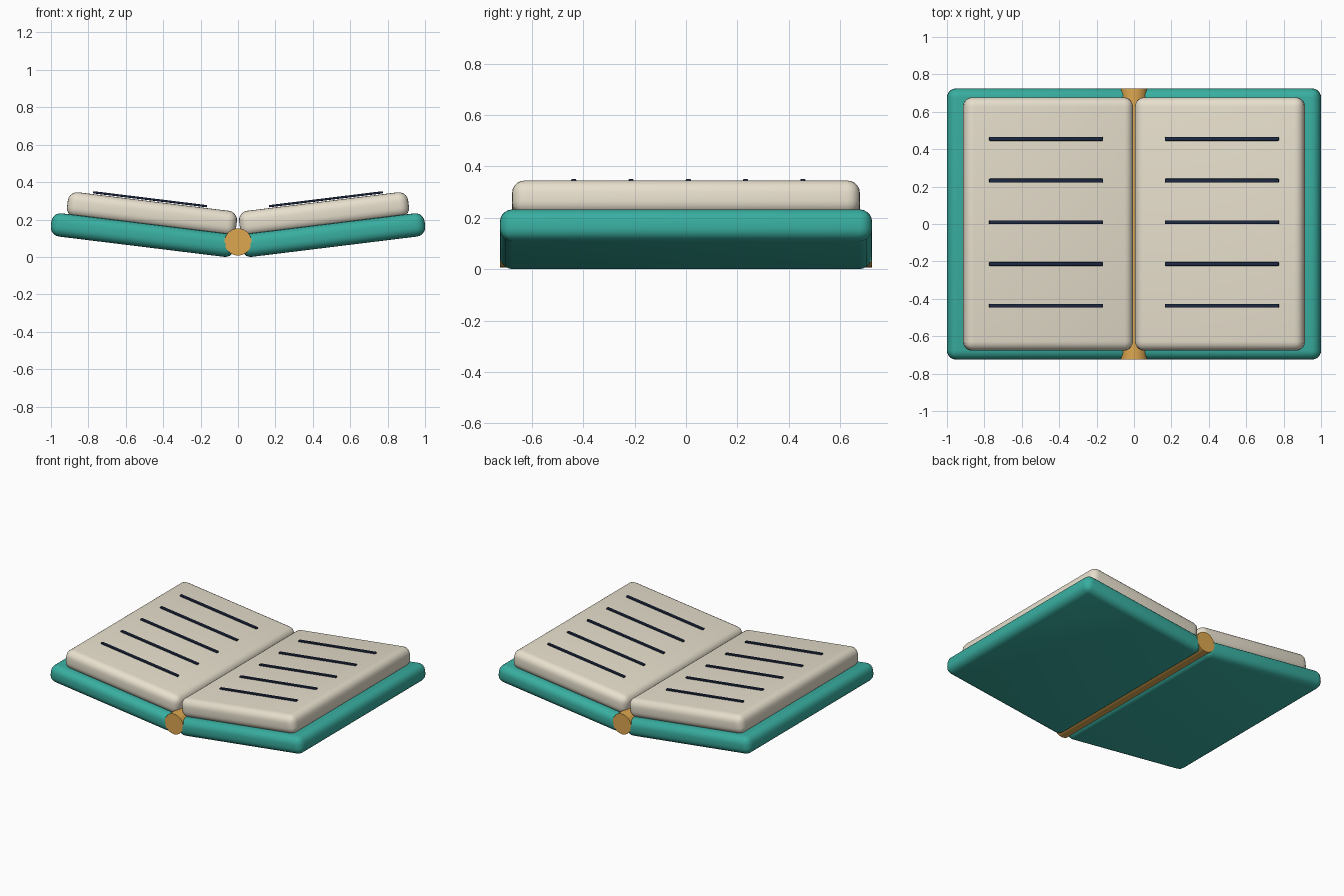
import bpy
import math

if "Cube" in bpy.data.objects:
    bpy.data.objects.remove(bpy.data.objects["Cube"])

TILT = math.radians(7)


def material(name, rgb):
    m = bpy.data.materials.new(name)
    m.diffuse_color = (*rgb, 1)
    m.use_nodes = True
    m.node_tree.nodes["Principled BSDF"].inputs["Base Color"].default_value = m.diffuse_color
    return m


TEAL = material("teal_cloth", (0.04, 0.42, 0.35))
PAPER = material("cream_paper", (0.80, 0.74, 0.61))
GOLD = material("gold_spine", (0.73, 0.39, 0.08))
INK = material("dark_ink", (0.012, 0.022, 0.055))


def rounded_box(name, size, loc, tilt, bevel, segments, mat):
    bpy.ops.mesh.primitive_cube_add(size=1, location=loc)
    ob = bpy.context.object
    ob.name = name
    ob.scale = size
    bpy.ops.object.transform_apply(location=False, rotation=False, scale=True)
    ob.rotation_euler.y = tilt
    ob.data.materials.append(mat)
    mod = ob.modifiers.new("rounding", 'BEVEL')
    mod.width = bevel
    mod.segments = segments
    mod.limit_method = 'ANGLE'
    bpy.ops.object.modifier_apply(modifier=mod.name)
    bpy.ops.object.shade_smooth_by_angle(angle=math.radians(35))
    return ob


PAGE_X, PAGE_Z, PAGE_T = 0.46, 0.229, 0.135
LINE_LIFT = PAGE_T / 2 + 0.010   # line centre above page centre

for side, s in (("left", -1), ("right", 1)):
    tilt = -s * TILT
    # cover board and page block, rising away from the spine
    rounded_box(f"{side}_cover", (0.99, 1.45, 0.125), (s * 0.508, 0, 0.1167),
                tilt, 0.05, 5, TEAL)
    rounded_box(f"{side}_pages", (0.911, 1.355, PAGE_T), (s * PAGE_X, 0, PAGE_Z),
                tilt, 0.05, 5, PAPER)
    # five ruled text lines lying on the page
    line_z = PAGE_Z + LINE_LIFT / math.cos(TILT) + (0.47 - PAGE_X) * math.tan(TILT)
    for i in range(5):
        rounded_box(f"{side}_text_line_{i + 1}", (0.614, 0.02, 0.012),
                    (s * 0.47, 0.455 - 0.223 * i, line_z), tilt, 0.004, 2, INK)

# round spine running the depth of the book
bpy.ops.mesh.primitive_cylinder_add(vertices=32, radius=0.0725, depth=1.45,
                                    location=(0, 0, 0.08),
                                    rotation=(math.pi / 2, 0, 0))
spine = bpy.context.object
spine.name = "spine"
spine.data.materials.append(GOLD)
bpy.ops.object.shade_smooth_by_angle(angle=math.radians(35))
